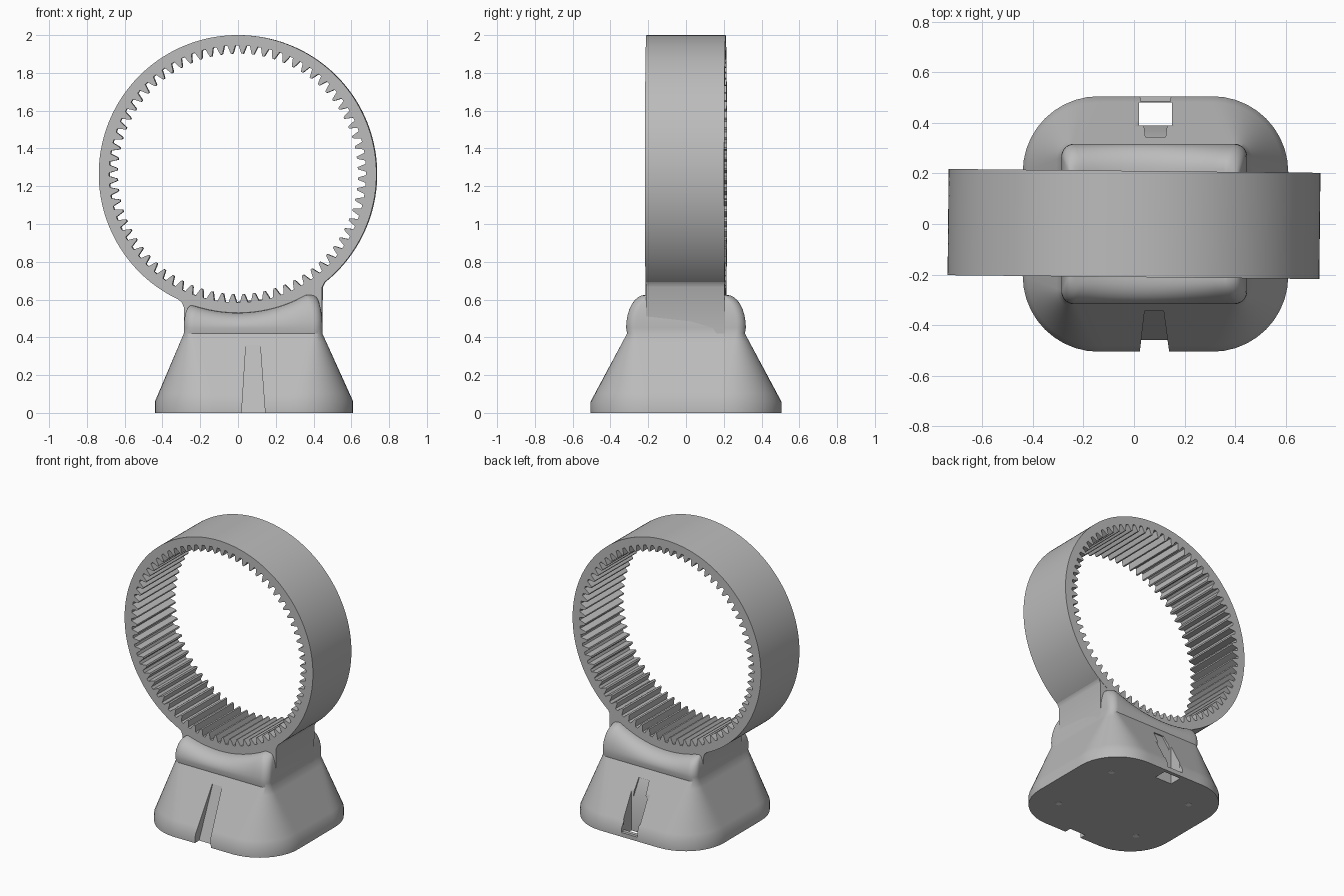
import bpy, bmesh, math
from math import sin, cos, pi, radians, sqrt

cube = bpy.data.objects.get("Cube")
if cube:
    bpy.data.objects.remove(cube, do_unlink=True)


def material(name, value):
    m = bpy.data.materials.new(name)
    m.use_nodes = True
    color = (value, value, value, 1)
    m.diffuse_color = color
    m.node_tree.nodes["Principled BSDF"].inputs["Base Color"].default_value = color
    return m


grey = material("plain grey", 0.5)
pale = material("pale grey", 0.9)

RING_Z, RING_R, HALF_W = 1.265, 0.735, 0.21
TURN = radians(-0.6)


def finish(name, bm, mat=grey, smooth=True):
    bmesh.ops.recalc_face_normals(bm, faces=bm.faces[:])
    mesh = bpy.data.meshes.new(name)
    bm.to_mesh(mesh)
    bm.free()
    ob = bpy.data.objects.new(name, mesh)
    bpy.context.collection.objects.link(ob)
    mesh.materials.append(mat)
    if smooth:
        bpy.ops.object.select_all(action='DESELECT')
        ob.select_set(True)
        bpy.context.view_layer.objects.active = ob
        bpy.ops.object.shade_smooth_by_angle(angle=radians(30))
    return ob


def loft(bm, sections, closed=False):
    """Skin a list of equally long loops; cap the ends unless closed."""
    loops = [[bm.verts.new(p) for p in s] for s in sections]
    pairs = list(zip(loops, loops[1:]))
    if closed:
        pairs.append((loops[-1], loops[0]))
    else:
        bm.faces.new(loops[0])
        bm.faces.new(loops[-1])
    for a, b in pairs:
        for i in range(len(a)):
            j = (i + 1) % len(a)
            bm.faces.new((a[i], a[j], b[j], b[i]))


# Toothed ring
TEETH = 72
TOOTH = [(0, .68), (.2, .68), (.38, .648), (.46, .637), (.64, .637), (.72, .648), (.9, .68)]
inner = [(2 * pi * (t + f) / TEETH, r) for t in range(TEETH) for f, r in TOOTH]
outer = [(a, RING_R) for a, r in inner]


def circle_loop(pts, y):
    return [(r * cos(a), y, RING_Z + r * sin(a)) for a, r in pts]


bm = bmesh.new()
loft(bm, [circle_loop(outer, -HALF_W), circle_loop(outer, HALF_W),
          circle_loop(inner, HALF_W), circle_loop(inner, -HALF_W)], closed=True)
ring = finish("toothed_ring", bm)
ring.rotation_euler.z = TURN


# Neck block with small fillets into the ring
def under_ring(x, r=RING_R):
    return RING_Z - sqrt(r * r - x * x)


profile = [(-.285, .38), (-.285, .56), (-.295, .585), (-.32, .605)]
profile += [(x, under_ring(x, .71)) for x in [-.3 + .76 * i / 20 for i in range(21)]]
profile += [(.49, .718), (.462, .695), (.447, .665), (.445, .38)]
bm = bmesh.new()
loft(bm, [[(x, y, z) for x, z in profile] for y in (-.208, .208)])
neck = finish("neck", bm)
neck.rotation_euler.z = TURN


# Flared base rising into a rounded lip that hugs the ring
def rounded_rect(cx, hx, hy, r, arc=10, edge=14):
    rx, ry = min(r, hx), min(r, hy * .95)
    pts = []
    for q, (sx, sy) in enumerate([(1, 1), (-1, 1), (-1, -1), (1, -1)]):
        corner = [(cx + sx * (hx - rx) + rx * cos((q + k / arc) * pi / 2),
                   sy * (hy - ry) + ry * sin((q + k / arc) * pi / 2)) for k in range(arc + 1)]
        pts += corner
        # straight run to the next corner
        nx, ny = [(-1, 1), (-1, -1), (1, -1), (1, 1)][q]
        a = corner[-1]
        b = (cx + nx * (hx - rx) + (rx * cos((q + 1) * pi / 2)),
             ny * (hy - ry) + (ry * sin((q + 1) * pi / 2)))
        pts += [(a[0] + (b[0] - a[0]) * k / edge, a[1] + (b[1] - a[1]) * k / edge)
                for k in range(1, edge)]
    return pts


def mix(a, b, t):
    return a + (b - a) * t


sections = [[(x, y, 0) for x, y in rounded_rect(.085, .525, .505, .3)]]
STEPS = 8
for k in range(STEPS + 1):
    t = k / STEPS
    pts = rounded_rect(mix(.085, .08, t), mix(.525, .367, t), mix(.505, .312, t), mix(.3, .05, t))
    sections.append([(x, y, mix(.06, .42, t)) for x, y in pts])

LIP_LOW = .45
for k in range(9):
    a = k / 8 * pi / 2
    pts = rounded_rect(.08, .367 - .05 * (1 - cos(a)), .317 - .1 * (1 - cos(a)), .05)
    sections.append([(x, y, mix(LIP_LOW, min(under_ring(x), .625), sin(a))) for x, y in pts])
pts = rounded_rect(.08, .31, .004, .002)
sections.append([(x, y, min(under_ring(x), .625)) for x, y in pts])
bm = bmesh.new()
loft(bm, sections)
base = finish("base", bm, smooth=False)


# Cable groove in front, groove and shaft behind
def cut(ob, low, high):
    """Cut away a tapered block given as (x0, x1, y0, y1, z) at both ends."""
    bm = bmesh.new()
    loft(bm, [[(x0, y0, z), (x1, y0, z), (x1, y1, z), (x0, y1, z)]
              for x0, x1, y0, y1, z in (low, high)])
    tool = finish("cutter", bm, smooth=False)
    tool.hide_render = True
    mod = ob.modifiers.new("cut", 'BOOLEAN')
    mod.operation, mod.solver, mod.object = 'DIFFERENCE', 'EXACT', tool
    bpy.context.view_layer.objects.active = ob
    bpy.ops.object.modifier_apply(modifier=mod.name)
    bpy.data.objects.remove(tool, do_unlink=True)


cut(base, (.018, .145, -.7, -.465, -.02), (.042, .117, -.7, -.338, .36))
cut(base, (.022, .148, .485, .7, .03), (.045, .125, .335, .7, .36))
cut(base, (.02, .15, .39, .48, -.1), (.02, .15, .39, .48, .33))
bpy.ops.object.select_all(action='DESELECT')
base.select_set(True)
bpy.context.view_layer.objects.active = base
bpy.ops.object.shade_smooth_by_angle(angle=radians(30))

# Pale round marks under the base
bm = bmesh.new()
for sx in (-1, 1):
    for sy in (-1, 1):
        disc = bmesh.ops.create_cone(bm, cap_ends=True, segments=20, radius1=.02, radius2=.02, depth=.004)
        bmesh.ops.translate(bm, verts=disc["verts"], vec=(.085 + sx * .32, sy * .26, .001))
finish("base_marks", bm, pale, smooth=False)
